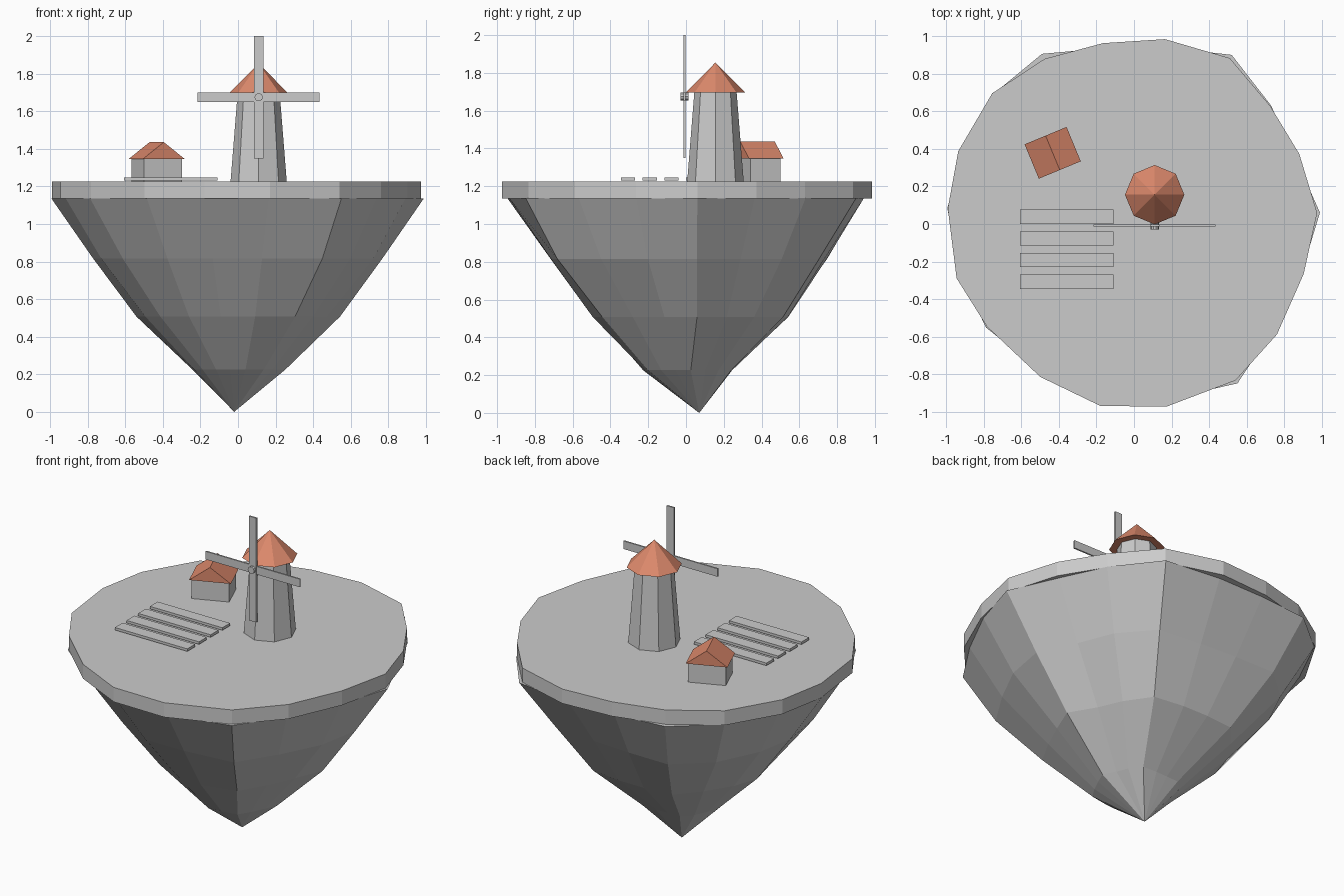
import bpy, bmesh, math, random
from mathutils import Matrix, Vector

if "Cube" in bpy.data.objects:
    bpy.data.objects.remove(bpy.data.objects["Cube"])

random.seed(4)
GROUND = 1.226

roof_mat = bpy.data.materials.new("terracotta")
roof_mat.diffuse_color = (0.72, 0.25, 0.15, 1)
roof_mat.use_nodes = True
roof_mat.node_tree.nodes["Principled BSDF"].inputs["Base Color"].default_value = roof_mat.diffuse_color


def make(name, verts, faces, mat=None):
    me = bpy.data.meshes.new(name)
    me.from_pydata(verts, [], faces)
    bm = bmesh.new()
    bm.from_mesh(me)
    bmesh.ops.recalc_face_normals(bm, faces=bm.faces)
    bm.to_mesh(me)
    bm.free()
    ob = bpy.data.objects.new(name, me)
    bpy.context.collection.objects.link(ob)
    if mat:
        me.materials.append(mat)
    return ob


def loft(name, rings, tip=None, mat=None):
    """Skin equal-length rings, closing the ends with caps or a tip."""
    n = len(rings[0])
    verts = [p for r in rings for p in r]
    faces = [(k * n + i, k * n + (i + 1) % n, (k + 1) * n + (i + 1) % n, (k + 1) * n + i)
             for k in range(len(rings) - 1) for i in range(n)]
    faces.append(tuple(range(n)))
    last = (len(rings) - 1) * n
    if tip:
        verts.append(tip)
        faces += [(last + i, last + (i + 1) % n, len(verts) - 1) for i in range(n)]
    else:
        faces.append(tuple(range(last, last + n)))
    return make(name, verts, faces, mat)


def box(name, centre, size):
    bm = bmesh.new()
    bmesh.ops.create_cube(bm, size=1, matrix=Matrix.Translation(centre) @ Matrix.Diagonal((*size, 1)))
    me = bpy.data.meshes.new(name)
    bm.to_mesh(me)
    bm.free()
    ob = bpy.data.objects.new(name, me)
    bpy.context.collection.objects.link(ob)
    return ob


def ring(angles, radii, z, cx=0, cy=0):
    return [(cx + r * math.cos(math.radians(a)), cy + r * math.sin(math.radians(a)), z)
            for a, r in zip(angles, radii)]


# Grass slab and the rock below it share 18 uneven directions
ANG = [3.5, 23, 41, 60, 80.5, 99.7, 118.4, 137.3, 157.5, 175.2, 197, 215, 238.5, 259.5, 280, 303, 322.3, 343.6]
SLAB_R = [.977, .956, .96, 1.02, .998, .977, 1.0, 1.027, 1.013, .995, .988, .955, .955, .985, .988, .993, .962, .942]
ROCK_R = [.992, .93, .965, 1.04, .955, .95, 1.03, 1.02, .98, .998, .96, .962, .93, .962, .95, 1.012, .93, .93]
loft("ground_slab", [ring(ANG, SLAB_R, 1.136), ring(ANG, SLAB_R, GROUND)])

# Craggy rock tapering down to an off-centre tip
rock = [ring(ANG, ROCK_R, 1.137)]
for z, f, cy in ((.816, .795, .01), (.507, .54, .025), (.226, .25, .01)):
    rock.append(ring(ANG, [r * f * random.uniform(.96, 1.03) for r in ROCK_R], z, 0, cy))
loft("rock_base", rock, tip=(-.02, .07, 0))

# Windmill tower and cap
OCT = [45 * i for i in range(8)]
MX, MY = .11, .156
loft("mill_tower", [ring(OCT, [.15] * 8, GROUND - .005, MX, MY), ring(OCT, [.112] * 8, 1.697, MX, MY)])
loft("mill_cap", [ring(OCT, [.158] * 8, 1.695, MX, MY)], tip=(MX, MY, 1.855), mat=roof_mat)

# Sails and hub
HZ, SY = 1.675, -.008
for i in range(4):
    a = i * math.pi / 2
    c = Vector((MX + .1625 * math.sin(a), SY, HZ + .1625 * math.cos(a)))
    box(f"sail_{i + 1}", c, (.05, .01, .325) if i % 2 == 0 else (.325, .0096, .05))
hub = [[(MX + .022 * math.cos(math.tau * k / 10), y, HZ + .022 * math.sin(math.tau * k / 10))
        for k in range(10)] for y in (-.03, .014)]
loft("sail_hub", hub)

# Cottage with gabled roof
turn = Matrix.Translation((-.433, .379, 0)) @ Matrix.Rotation(math.radians(22.5), 4, 'Z')
body = box("cottage_walls", (0, 0, (GROUND + 1.35) / 2), (.218, .173, 1.35 - GROUND))
body.data.transform(turn)
gable = [[(-.121, y, 1.346), (.121, y, 1.346), (0, y, 1.436)] for y in (-.099, .099)]
loft("cottage_roof", gable, mat=roof_mat).data.transform(turn)

# Crop rows
for i in range(4):
    box(f"crop_row_{i + 1}", (-.358, .038 - .115 * i, 1.239), (.5, .076, .016))
